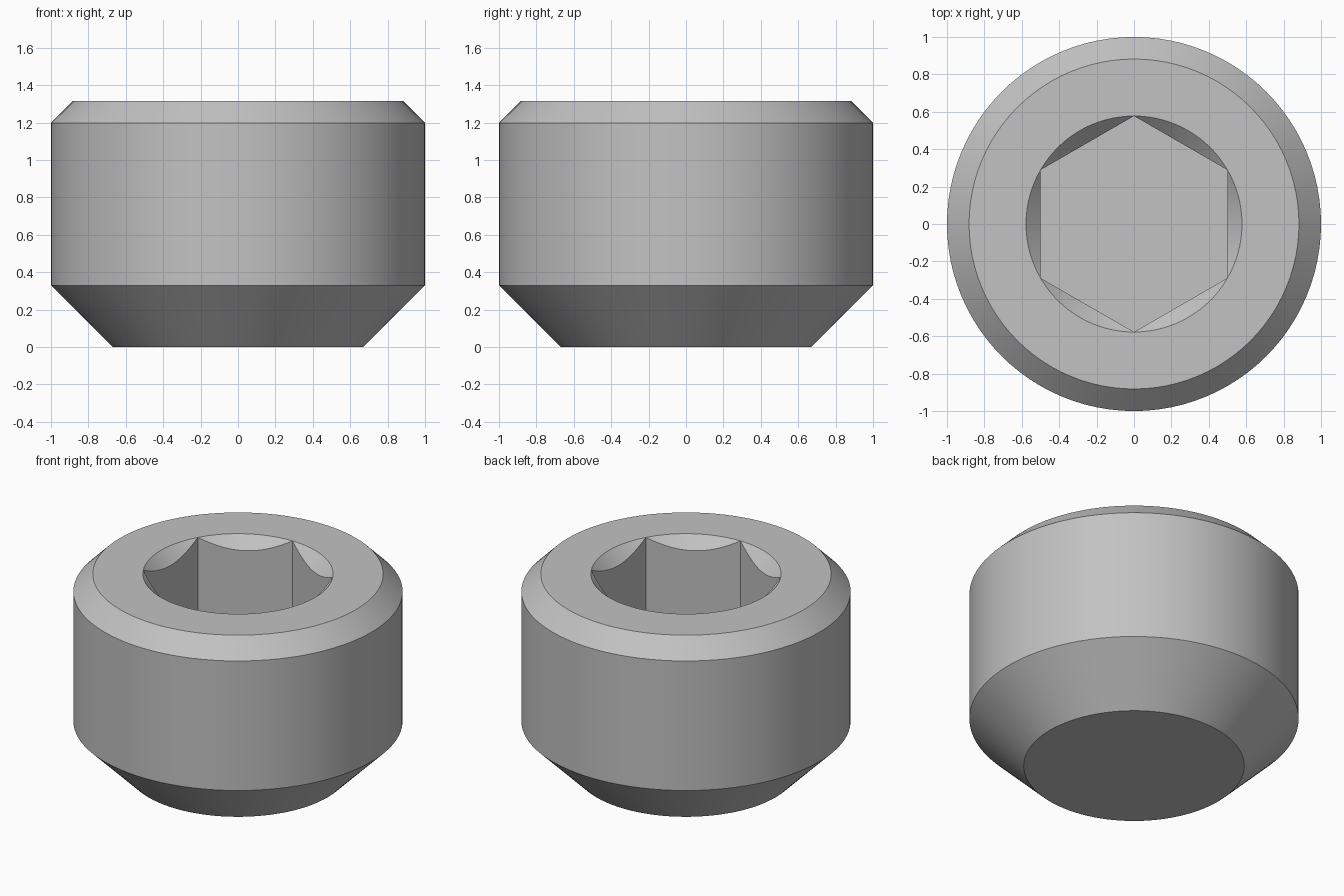
import bpy
import bmesh
from math import cos, sin, pi, radians

SEGMENTS = 96           # divisible by 6, so hexagon corners fall on vertices
HEIGHT = 1.316
APOTHEM = 0.5           # half the width across the socket flats
CORNER = APOTHEM / cos(pi / 6)
FLOOR_Z = HEIGHT - 0.67

cube = bpy.data.objects.get("Cube")
if cube:
    bpy.data.objects.remove(cube, do_unlink=True)

steel = bpy.data.materials.new("grey steel")
steel.use_nodes = True
grey = (0.54, 0.54, 0.54, 1)
steel.diffuse_color = grey
steel.node_tree.nodes["Principled BSDF"].inputs["Base Color"].default_value = grey


def circle(radius, z):
    """Round ring: constant radius and height."""
    return lambda angle: (radius, z)


def hex_radius(angle):
    """Distance to the hexagon's edge, with flats facing +x and -x."""
    return APOTHEM / cos((angle + pi / 6) % (pi / 3) - pi / 6)


def hex_rim(angle):
    """Curve where the 45 degree countersink meets the socket flats."""
    r = hex_radius(angle)
    return r, HEIGHT - (CORNER - r)


def hex_floor(angle):
    return hex_radius(angle), FLOOR_Z


# Rings from the underside, up the outside and down into the socket
rings = [
    circle(0.67, 0),
    circle(1, 0.33),
    circle(1, 1.198),
    circle(0.882, HEIGHT),
    circle(CORNER, HEIGHT),
    hex_rim,
    hex_floor,
]

bm = bmesh.new()
loops = []
for ring in rings:
    loop = []
    for i in range(SEGMENTS):
        a = 2 * pi * i / SEGMENTS
        r, z = ring(a)
        loop.append(bm.verts.new((r * cos(a), r * sin(a), z)))
    loops.append(loop)

# Walls between neighbouring rings
for low, high in zip(loops, loops[1:]):
    for i in range(SEGMENTS):
        j = (i + 1) % SEGMENTS
        bm.faces.new((low[i], low[j], high[j], high[i]))

# Flat point underneath and socket floor
bm.faces.new(loops[0][::-1])
bm.faces.new(loops[-1])

# The countersink closes to nothing at the six hexagon corners
bmesh.ops.remove_doubles(bm, verts=bm.verts, dist=1e-5)
bmesh.ops.recalc_face_normals(bm, faces=bm.faces)

mesh = bpy.data.meshes.new("socket_set_screw")
bm.to_mesh(mesh)
bm.free()
mesh.materials.append(steel)
screw = bpy.data.objects.new("socket_set_screw", mesh)
bpy.context.collection.objects.link(screw)

# Smooth round walls, crisp chamfer and socket edges
bpy.ops.object.select_all(action="DESELECT")
screw.select_set(True)
bpy.context.view_layer.objects.active = screw
bpy.ops.object.shade_smooth_by_angle(angle=radians(25))
